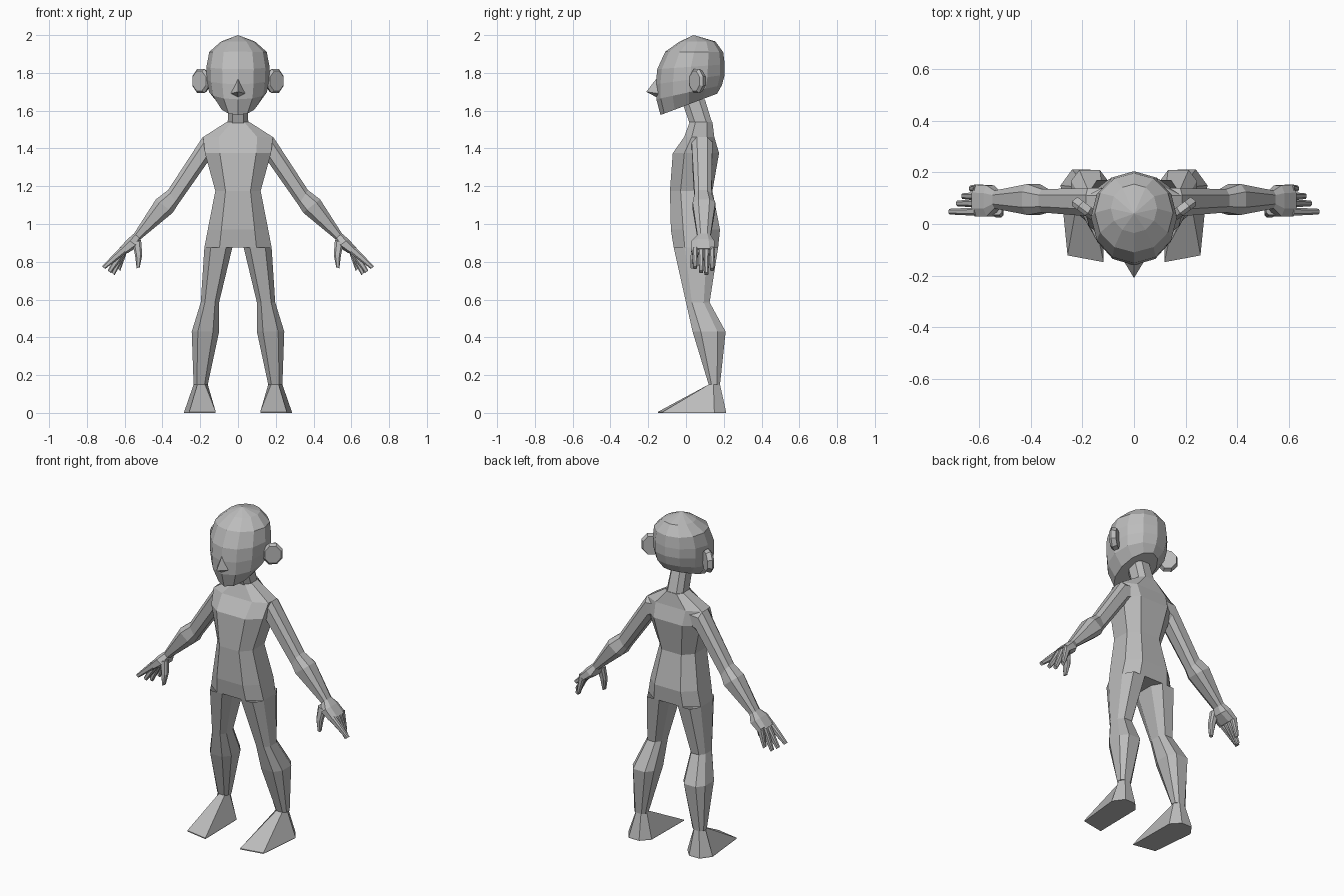
import bpy
import bmesh
import math
from mathutils import Vector

default = bpy.data.objects.get("Cube")
if default:
    bpy.data.objects.remove(default, do_unlink=True)

grey = bpy.data.materials.new("plain_grey")
grey.use_nodes = True
COLOR = (0.5, 0.5, 0.5, 1)
grey.diffuse_color = COLOR
grey.node_tree.nodes["Principled BSDF"].inputs["Base Color"].default_value = COLOR


def loft(name, rings, side=1, start=True, end=True):
    """Skin a run of rings that have equal point counts; side=-1 mirrors in x."""
    bm = bmesh.new()
    loops = [[bm.verts.new((p[0] * side, p[1], p[2])) for p in r] for r in rings]
    n = len(loops[0])
    for a, b in zip(loops, loops[1:]):
        for i in range(n):
            j = (i + 1) % n
            bm.faces.new((a[i], a[j], b[j], b[i]))
    if start:
        bm.faces.new(loops[0])
    if end:
        bm.faces.new(loops[-1])
    bmesh.ops.remove_doubles(bm, verts=bm.verts, dist=0.0005)
    bmesh.ops.recalc_face_normals(bm, faces=bm.faces)
    mesh = bpy.data.meshes.new(name)
    bm.to_mesh(mesh)
    bm.free()
    mesh.materials.append(grey)
    obj = bpy.data.objects.new(name, mesh)
    bpy.context.collection.objects.link(obj)
    return obj


def pair(name, rings, **caps):
    loft("left_" + name, rings, 1, **caps)
    loft("right_" + name, rings, -1, **caps)


def octagon(center, a, b, ka=0.55, kb=0.5):
    """Chamfered box section spanned by half axes a and b."""
    c, a, b = Vector(center), Vector(a), Vector(b)
    signs = [(ka, -1), (1, -kb), (1, kb), (ka, 1), (-ka, 1), (-1, kb), (-1, -kb), (-ka, -1)]
    return [c + a * s + b * t for s, t in signs]


def level(x0, x1, y0, y1, z, **k):
    """Horizontal section from its x and y limits."""
    return octagon(((x0 + x1) / 2, (y0 + y1) / 2, z),
                   ((x1 - x0) / 2, 0, 0), (0, (y1 - y0) / 2, 0), **k)


def limb(upper, lower, y0, y1, **k):
    """Slanted section from its upper and lower (x, z) ends and y limits."""
    u = Vector((upper[0], 0, upper[1]))
    v = Vector((lower[0], 0, lower[1]))
    return octagon((u + v) / 2 + Vector((0, (y0 + y1) / 2, 0)),
                   (u - v) / 2, (0, (y1 - y0) / 2, 0), **k)


# Torso
torso = [(.06, .02, .14, 1.54), (.185, -.01, .15, 1.46), (.175, -.07, .175, 1.375),
         (.12, -.085, .14, 1.175), (.16, -.08, .18, .97), (.178, -.065, .17, .875)]
loft("torso", [level(-w, w, y0, y1, z) for w, y0, y1, z in torso])

# Neck, leaning forward into the head
loft("neck", [level(-.055, .055, .02, .14, 1.53),
              level(-.05, .05, -.025, .10, 1.66)])

# Head: tilted rings of (half width, front y, back y, front z, back z)
HEAD = [(.10, -.135, .165, 1.577, 1.69), (.153, -.157, .19, 1.66, 1.735),
        (.165, -.16, .205, 1.74, 1.79), (.167, -.152, .205, 1.82, 1.845),
        (.152, -.11, .197, 1.912, 1.91), (.09, -.035, .155, 1.965, 1.967),
        (0, .04, .04, 2, 2)]


def head_ring(w, yf, yb, zf, zb):
    points = []
    for i in range(12):
        t = 2 * math.pi * i / 12
        f = (1 - math.cos(t)) / 2
        points.append((w * math.sin(t), yf + (yb - yf) * f, zf + (zb - zf) * f))
    return points


loft("head", [head_ring(*r) for r in HEAD], end=False)

# Nose
tip = (0, -.21, 1.70)
loft("nose", [[(0, -.145, 1.785), (.042, -.14, 1.69), (0, -.145, 1.665), (-.042, -.14, 1.69)],
              [tip] * 4], end=False)

# Ears: thin discs swept outward and back
out = Vector((.8, .6, 0))
normal = Vector((-.6, .8, 0))
ear = []
for size, offset in ((.8, -.022), (1, -.008), (.85, .018)):
    c = Vector((.192, .062, 1.757)) + normal * offset
    ear.append([c + out * (.06 * size * math.cos(t)) + Vector((0, 0, .07 * size * math.sin(t)))
                for t in [math.pi * (i + .5) / 4 for i in range(8)]])
pair("ear", ear)

# Legs
leg = [(.03, .178, -.065, .17, .875), (.10, .197, 0, .125, .585),
       (.10, .245, .035, .21, .43), (.16, .235, .12, .18, .15)]
pair("leg", [level(*r) for r in leg], start=False)

# Feet: ankle section flaring to a long sole
ankle = [(.175, .12), (.215, .12), (.235, .145), (.215, .18), (.18, .18), (.16, .15)]
sole = [(.118, -.148), (.258, -.122), (.285, .15), (.24, .212), (.17, .212), (.122, .16)]
pair("foot", [[(x, y, .15) for x, y in ankle],
              [(x, y, .006) for x, y in sole],
              [(x, y, 0) for x, y in sole]])

# Arms
pair("arm", [limb((.12, 1.46), (.11, 1.36), .03, .14),
             limb((.187, 1.46), (.155, 1.335), .03, .14),
             limb((.37, 1.18), (.32, 1.10), .045, .135),
             limb((.435, 1.13), (.345, 1.06), .035, .155),
             limb((.55, .95), (.515, .92), .06, .13)])

# Palms
pair("palm", [limb((.55, .95), (.515, .92), .06, .13),
              limb((.585, .92), (.53, .88), .03, .15),
              limb((.63, .87), (.585, .845), .03, .153)])

# Fingers: (y centre, tip x, tip z), tapering from the knuckles
FINGERS = {"index_finger": (.048, .715, .77), "middle_finger": (.08, .685, .748),
           "ring_finger": (.108, .665, .737), "little_finger": (.138, .635, .76)}
for name, (y, x, z) in FINGERS.items():
    pair(name, [limb((.622, .878), (.588, .85), y - .016, y + .016),
                limb((x + .005, z + .006), (x - .012, z - .008), y - .011, y + .011)])

# Thumbs
pair("thumb", [limb((.56, .90), (.513, .915), .035, .075),
               limb((.545, .835), (.507, .835), .025, .062),
               limb((.537, .765), (.52, .77), .025, .048)])
